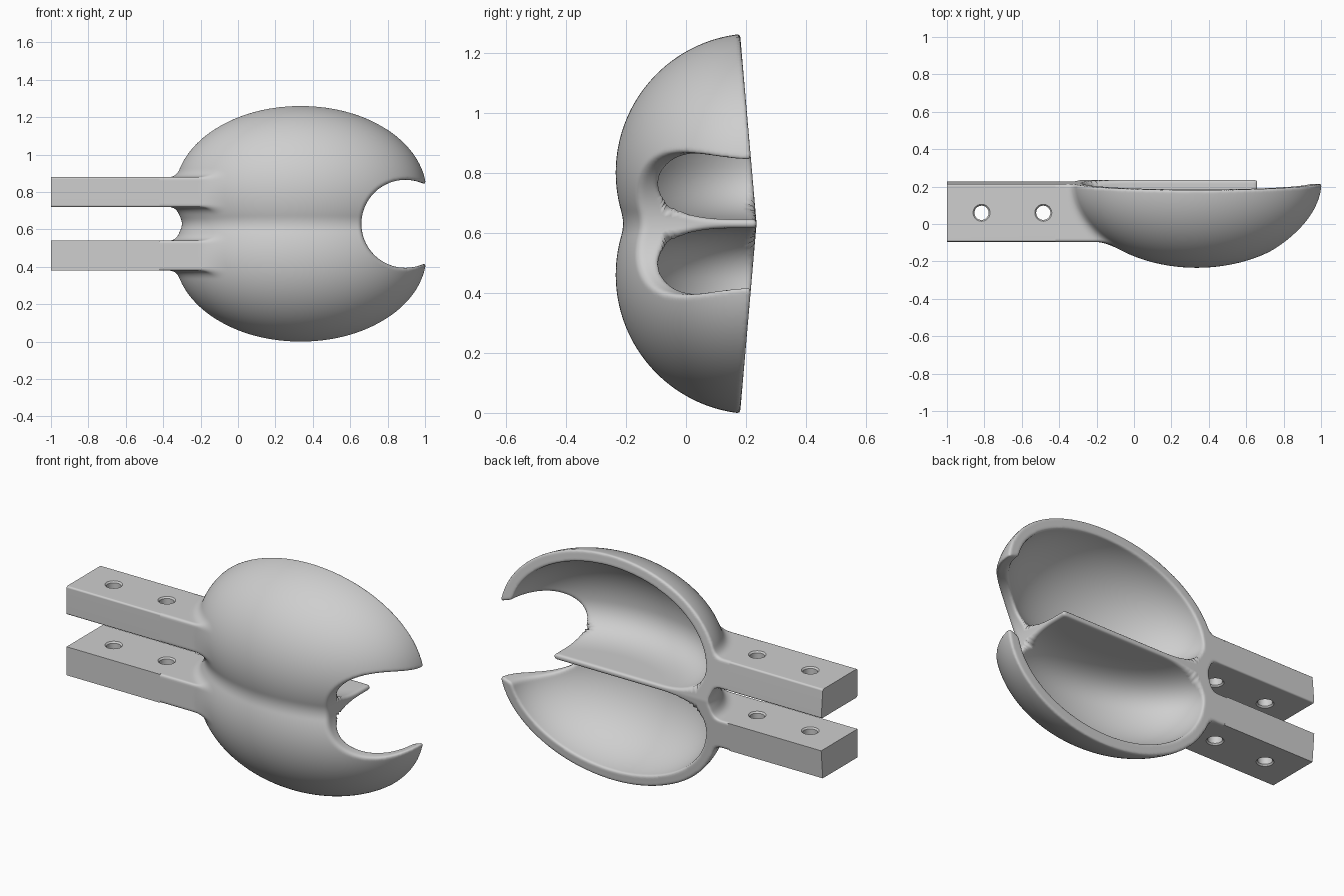
import bpy, bmesh, math
from mathutils import Vector, Matrix

if "Cube" in bpy.data.objects:
    bpy.data.objects.remove(bpy.data.objects["Cube"], do_unlink=True)

MID = 0.63                                  # height of the symmetry plane
CX, CY, OFF = 0.335, 0.23, 0.17             # bowl centre and its distance from MID
OUTER, INNER = (0.673, 0.464), (0.61, 0.403)  # bowl radii along x and across
WALL = 0.015                                # half thickness of the divider
ARM_LOW, ARM_HIGH, ARM_FRONT = 0.09, 0.25, -0.095
JOIN = -0.42                                # where the bars meet the body
MOUTH_X, MOUTH_R = 0.895, 0.235

grey = bpy.data.materials.new("light_grey")
grey.use_nodes = True
grey.diffuse_color = (0.62, 0.62, 0.62, 1)
grey.node_tree.nodes["Principled BSDF"].inputs["Base Color"].default_value = (0.62, 0.62, 0.62, 1)


def rim(w):
    """Back face, leaning forward away from the middle."""
    return 0.235 - 0.087 * w


def make(name, bm, helper=False):
    bmesh.ops.recalc_face_normals(bm, faces=bm.faces)
    mesh = bpy.data.meshes.new(name)
    bm.to_mesh(mesh)
    bm.free()
    ob = bpy.data.objects.new(name, mesh)
    bpy.context.collection.objects.link(ob)
    mesh.materials.append(grey)
    ob.hide_render = helper
    return ob


def apply(ob, kind, **settings):
    mod = ob.modifiers.new(kind, kind)
    for key, value in settings.items():
        setattr(mod, key, value)
    bpy.context.view_layer.objects.active = ob
    bpy.ops.object.modifier_apply(modifier=mod.name)


def combine(ob, other, operation):
    apply(ob, "BOOLEAN", object=other, operation=operation, solver="EXACT")
    bpy.data.objects.remove(other, do_unlink=True)


def smooth(ob, degrees):
    bpy.ops.object.select_all(action="DESELECT")
    ob.select_set(True)
    bpy.context.view_layer.objects.active = ob
    bpy.ops.object.shade_smooth_by_angle(angle=math.radians(degrees))


def spheroid(radii):
    bm = bmesh.new()
    bmesh.ops.create_uvsphere(bm, u_segments=64, v_segments=32, radius=1)
    bmesh.ops.scale(bm, vec=(radii[0], radii[1], radii[1]), verts=bm.verts)
    return bm


def block(xs, ws, side, front, back):
    """Box on one side of the middle; front and back depth depend on w."""
    bm = bmesh.new()
    bmesh.ops.create_cube(bm, size=1)
    for v in bm.verts:
        w = ws[v.co.z > 0]
        y = back(w) if v.co.y > 0 else front(w)
        v.co = (xs[v.co.x > 0], y, MID + side * w)
    return bm


def cut(bm, point, normal):
    bmesh.ops.bisect_plane(bm, geom=bm.verts[:] + bm.edges[:] + bm.faces[:],
                           plane_co=point, plane_no=normal, clear_outer=True)


def arm_front(w):
    return ARM_FRONT


def far_back(w):
    return 0.9


def past_rim(w):
    return rim(w) + 0.05


# Filleted shape of the body as a distance field
def soft_min(a, b, k):
    h = max(k - abs(a - b), 0) / k
    return min(a, b) - h * h * k / 4


def soft_max(a, b, k):
    return -soft_min(-a, -b, k)


def bowl(x, y, z, radii):
    a, b = radii
    p, q, r = x / a, y / b, z / b
    k0 = math.sqrt(p * p + q * q + r * r)
    k1 = math.sqrt((p / a) ** 2 + (q / b) ** 2 + (r / b) ** 2)
    return k0 * (k0 - 1) / max(k1, 1e-6)


def field(x, y, z):
    w = abs(z - MID)
    dx, dy = x - CX, y - CY
    shape = soft_min(bowl(dx, dy, w - OFF, OUTER), bowl(dx, dy, w + OFF, OUTER), 0.03)
    # bars with rounded edges, blended into the bowls
    r = 0.01
    qy = ARM_FRONT - y + r
    qz = abs(w - (ARM_LOW + ARM_HIGH) / 2) - (ARM_HIGH - ARM_LOW) / 2 + r
    arm = math.hypot(max(qy, 0), max(qz, 0)) + min(max(qy, qz), 0) - r
    shape = soft_min(shape, max(arm, x + 0.1), 0.045)
    # hollows beside the divider, mouth, and back face
    hollow = soft_max(bowl(dx, dy, w - OFF, INNER), WALL - w, 0.17)
    shape = soft_max(shape, -hollow, 0.015)
    shape = soft_max(shape, MOUTH_R - math.hypot(x - MOUTH_X, w), 0.02)
    return soft_max(shape, y - rim(w), 0.012)


# Blank for the upper half: ellipsoid with bar root, back face cut off
bm = spheroid(OUTER)
for v in bm.verts:
    shift = 0 if abs(v.co.z) < 1e-4 else math.copysign(OFF, v.co.z)
    v.co += Vector((CX, CY, MID + shift))
body = make("double_bowl_body", bm)
root = block((JOIN - 0.08, -0.1), (ARM_LOW, ARM_HIGH), 1, arm_front, past_rim)
combine(body, make("bar_root", root, True), "UNION")
wedge = block((-1.2, 1.2), (-0.12, 0.9), 1, rim, far_back)
combine(body, make("back_cutter", wedge, True), "DIFFERENCE")

# Hollow and mouth
bm = spheroid(INNER)
for v in bm.verts:
    v.co += Vector((CX, CY, 0))
    v.co.z = MID + max(v.co.z + OFF, WALL)
combine(body, make("hollow_cutter", bm, True), "DIFFERENCE")
bm = bmesh.new()
bmesh.ops.create_cone(bm, cap_ends=True, segments=64, radius1=MOUTH_R, radius2=MOUTH_R, depth=3,
                      matrix=Matrix.Translation((MOUTH_X, 0, MID)) @ Matrix.Rotation(math.pi / 2, 4, "X"))
combine(body, make("mouth_cutter", bm, True), "DIFFERENCE")
apply(body, "REMESH", mode="VOXEL", voxel_size=0.009)

# Relax the half and pull it onto the filleted shape
bm = bmesh.new()
bm.from_mesh(body.data)
cut(bm, (0, 0, MID - 0.04), (0, 0, -1))
EPS = 1e-4
for step in range(4):
    if step < 3:
        bmesh.ops.smooth_vert(bm, verts=bm.verts, factor=0.5,
                              use_axis_x=True, use_axis_y=True, use_axis_z=True)
    for v in bm.verts:
        x, y, z = v.co
        f = field(x, y, z)
        g = Vector((field(x + EPS, y, z) - f, field(x, y + EPS, z) - f, field(x, y, z + EPS) - f)) / EPS
        move = g * (-f / max(g.length_squared, 0.2))
        if move.length > 0.03:
            move *= 0.03 / move.length
        v.co += move

# Trim the half and mirror it downward
cut(bm, (JOIN, 0, 0), (-1, 0, 0))
cut(bm, (0, 0, MID), (0, 0, -1))
copy = bmesh.ops.duplicate(bm, geom=bm.verts[:] + bm.edges[:] + bm.faces[:])["geom"]
for v in copy:
    if isinstance(v, bmesh.types.BMVert):
        v.co.z = 2 * MID - v.co.z
bmesh.ops.reverse_faces(bm, faces=[f for f in copy if isinstance(f, bmesh.types.BMFace)])
bmesh.ops.remove_doubles(bm, verts=bm.verts, dist=1e-4)
bm.to_mesh(body.data)
bm.free()
smooth(body, 120)

# Mounting bars with chamfered bolt holes
for side, name in ((-1, "lower_mounting_bar"), (1, "upper_mounting_bar")):
    bm = block((-1, JOIN), (ARM_LOW, ARM_HIGH), side, arm_front, rim)
    long_edges = [e for e in bm.edges if abs(e.verts[0].co.x - e.verts[1].co.x) > 0.1]
    bmesh.ops.bevel(bm, geom=long_edges, offset=0.01, segments=3, profile=0.5, affect="EDGES")
    arm = make(name, bm)
    for hole_x in (-0.815, -0.485):
        bm = bmesh.new()
        path = [(0, ARM_LOW - 0.01), (0.055, ARM_LOW - 0.01), (0.038, ARM_LOW + 0.008),
                (0.038, ARM_HIGH - 0.008), (0.055, ARM_HIGH + 0.01), (0, ARM_HIGH + 0.01)]
        verts = [bm.verts.new((hole_x + r, 0.06, MID + side * w)) for r, w in path]
        edges = [bm.edges.new(pair) for pair in zip(verts, verts[1:])]
        bmesh.ops.spin(bm, geom=verts + edges, cent=(hole_x, 0.06, 0), axis=(0, 0, 1),
                       angle=math.tau, steps=32)
        bmesh.ops.remove_doubles(bm, verts=bm.verts, dist=1e-4)
        combine(arm, make("bolt_cutter", bm, True), "DIFFERENCE")
    smooth(arm, 40)
    apply(arm, "WEIGHTED_NORMAL", keep_sharp=True)
